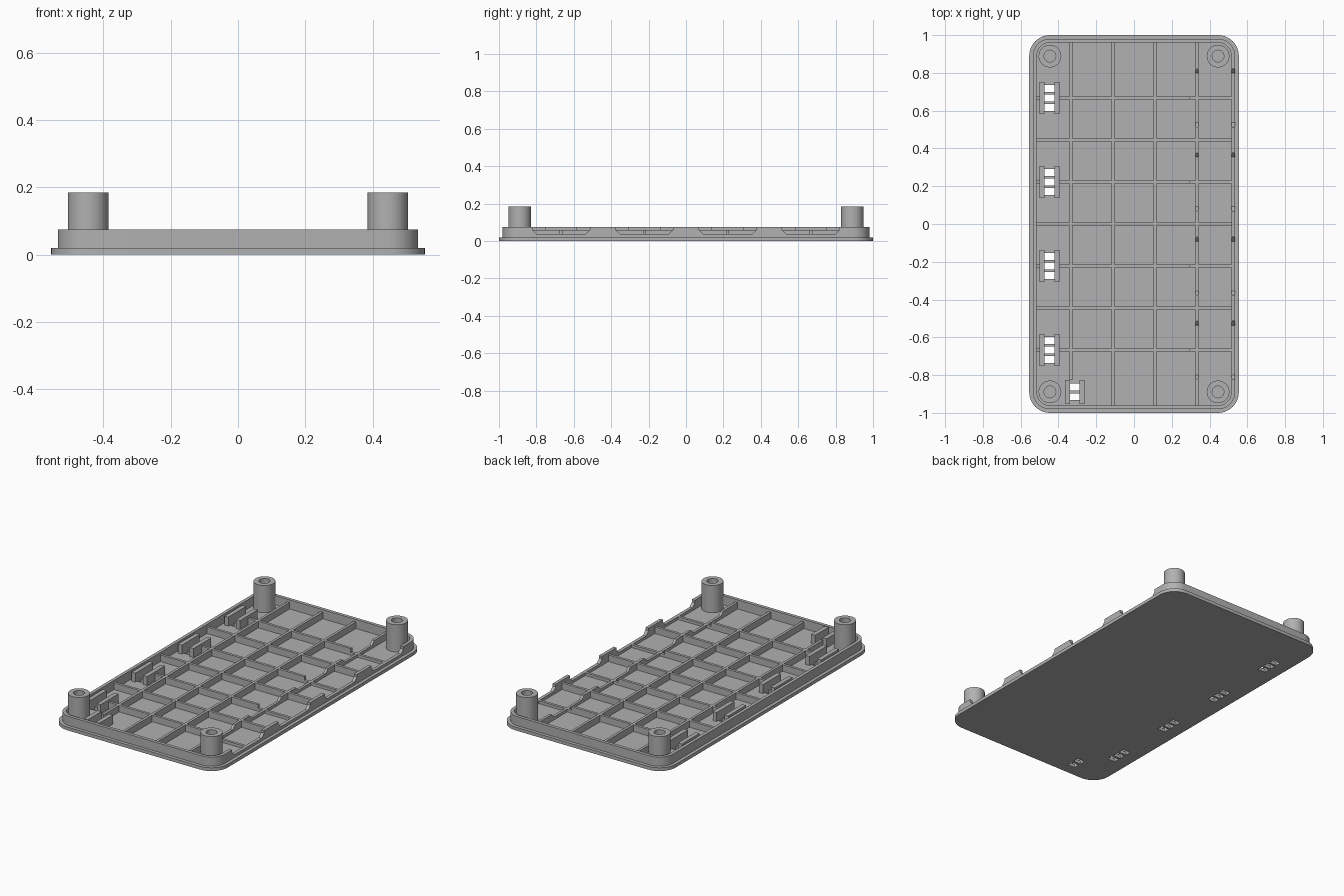
import bpy, bmesh, math
from mathutils import Vector

cube = bpy.data.objects.get("Cube")
if cube:
    bpy.data.objects.remove(cube, do_unlink=True)

GREY = (0.44, 0.44, 0.44, 1)
grey = bpy.data.materials.new("plain grey plastic")
grey.use_nodes = True
grey.diffuse_color = GREY
grey.node_tree.nodes["Principled BSDF"].inputs["Base Color"].default_value = GREY

FLOOR, RIB_TOP, WALL_TOP, BOSS_TOP = 0.02, 0.06, 0.075, 0.185
PITCH, RIB = 0.2225, 0.016
ROWS = [PITCH * i for i in (-3, -1, 1, 3)]      # clip and notch rows


def finish(bm, name):
    bmesh.ops.recalc_face_normals(bm, faces=bm.faces[:])
    mesh = bpy.data.meshes.new(name)
    bm.to_mesh(mesh)
    bm.free()
    ob = bpy.data.objects.new(name, mesh)
    bpy.context.collection.objects.link(ob)
    mesh.materials.append(grey)
    return ob


def extrude(bm, points, offset):
    face = bm.faces.new([bm.verts.new(p) for p in points])
    new = bmesh.ops.extrude_face_region(bm, geom=[face])["geom"]
    verts = [v for v in new if isinstance(v, bmesh.types.BMVert)]
    bmesh.ops.translate(bm, verts=verts, vec=Vector(offset))


def add_box(bm, x0, x1, y0, y1, z0, z1):
    extrude(bm, [(x0, y0, z0), (x1, y0, z0), (x1, y1, z0), (x0, y1, z0)], (0, 0, z1 - z0))


def box(name, *limits):
    bm = bmesh.new()
    add_box(bm, *limits)
    return finish(bm, name)


def rounded_slab(name, hx, hy, r, z0, z1, steps=10):
    points = []
    for k, (sx, sy) in enumerate([(1, 1), (-1, 1), (-1, -1), (1, -1)]):
        for i in range(steps + 1):
            a = math.pi / 2 * (k + i / steps)
            points.append((sx * (hx - r) + r * math.cos(a), sy * (hy - r) + r * math.sin(a), z0))
    bm = bmesh.new()
    extrude(bm, points, (0, 0, z1 - z0))
    return finish(bm, name)


def cut(ob, cutter):
    mod = ob.modifiers.new("cut", "BOOLEAN")
    mod.operation, mod.solver, mod.object = "DIFFERENCE", "EXACT", cutter
    bpy.context.view_layer.objects.active = ob
    bpy.ops.object.modifier_apply(modifier=mod.name)


def smooth(ob):
    bpy.ops.object.select_all(action="DESELECT")
    ob.select_set(True)
    bpy.context.view_layer.objects.active = ob
    bpy.ops.object.shade_smooth_by_angle(angle=math.radians(30))


# Cutter for the side notches with chamfered lower corners
bm = bmesh.new()
half, depth, bevel = 0.153, 0.037, 0.022
for y in ROWS:
    profile = [(-half, 0.2), (-half, depth + bevel), (-half + bevel, depth),
               (half - bevel, depth), (half, depth + bevel), (half, 0.2)]
    extrude(bm, [(0.295, y + dy, z) for dy, z in profile], (0.4, 0, 0))
notch_cutter = finish(bm, "notch_cutter")

# Clip sockets: centre x, centre y, half length, window offsets
clips = [(-0.447, y, 0.085, (-0.05, 0, 0.05)) for y in ROWS]
clips.append((-0.314, -0.889, 0.064, (-0.026, 0.026)))

# Cutter for the small windows in the floor
bm = bmesh.new()
for x, y, _, offsets in clips:
    for o in offsets:
        add_box(bm, x - 0.026, x + 0.026, y + o - 0.018, y + o + 0.018, -0.1, 0.1)
window_cutter = finish(bm, "window_cutter")

# Base plate
plate = rounded_slab("base_plate", 0.555, 1.0, 0.11, 0, FLOOR)
cut(plate, window_cutter)
smooth(plate)

# Rim wall
wall = rounded_slab("rim_wall", 0.535, 0.98, 0.09, FLOOR, WALL_TOP)
hollow = rounded_slab("hollow_cutter", 0.515, 0.96, 0.07, -0.1, 0.2)
cut(wall, hollow)
cut(wall, notch_cutter)
smooth(wall)

# Lengthwise ribs
for i, x in enumerate((-0.333, -0.111, 0.111, 0.333)):
    start = -0.825 if i == 0 else -0.965
    rib = box(f"long_rib_{i + 1}", x - RIB / 2, x + RIB / 2, start, 0.965, FLOOR, RIB_TOP)
    if i == 3:
        cut(rib, notch_cutter)

# Crosswise ribs, broken by the clips on alternate rows
for i in range(-3, 4):
    y = i * PITCH
    y0, y1 = y - RIB / 2, y + RIB / 2
    start = -0.395 if i % 2 else -0.52
    rib = box(f"cross_rib_{i + 4}", start, 0.52, y0, y1, FLOOR, RIB_TOP)
    if i % 2:
        cut(rib, notch_cutter)
        box(f"rib_stub_{i + 4}", -0.52, -0.495, y0, y1, FLOOR, RIB_TOP)

# Clip side bars
for n, (x, y, length, _) in enumerate(clips):
    for side, s in (("inner", 1), ("outer", -1)):
        x0, x1 = sorted((x + s * 0.026, x + s * 0.052))
        box(f"clip_{side}_bar_{n + 1}", x0, x1, y - length, y + length, FLOOR, WALL_TOP)

# Corner screw posts with blind holes
for name, x, y in (("front_left", 1, -1), ("front_right", -1, -1),
                   ("back_left", 1, 1), ("back_right", -1, 1)):
    bm = bmesh.new()
    profile = [(0, FLOOR), (0.06, FLOOR), (0.06, BOSS_TOP), (0.031, BOSS_TOP),
               (0.031, 0.04), (0, 0.04)]
    verts = [bm.verts.new((r, 0, z)) for r, z in profile]
    edges = [bm.edges.new(pair) for pair in zip(verts, verts[1:])]
    bmesh.ops.spin(bm, geom=verts + edges, cent=(0, 0, 0), axis=(0, 0, 1),
                   angle=math.tau, steps=40, use_merge=True)
    bmesh.ops.remove_doubles(bm, verts=bm.verts[:], dist=0.0001)
    post = finish(bm, f"{name}_screw_post")
    post.location = (x * 0.445, y * 0.889, 0)
    smooth(post)

for cutter in (notch_cutter, window_cutter, hollow):
    bpy.data.objects.remove(cutter, do_unlink=True)
